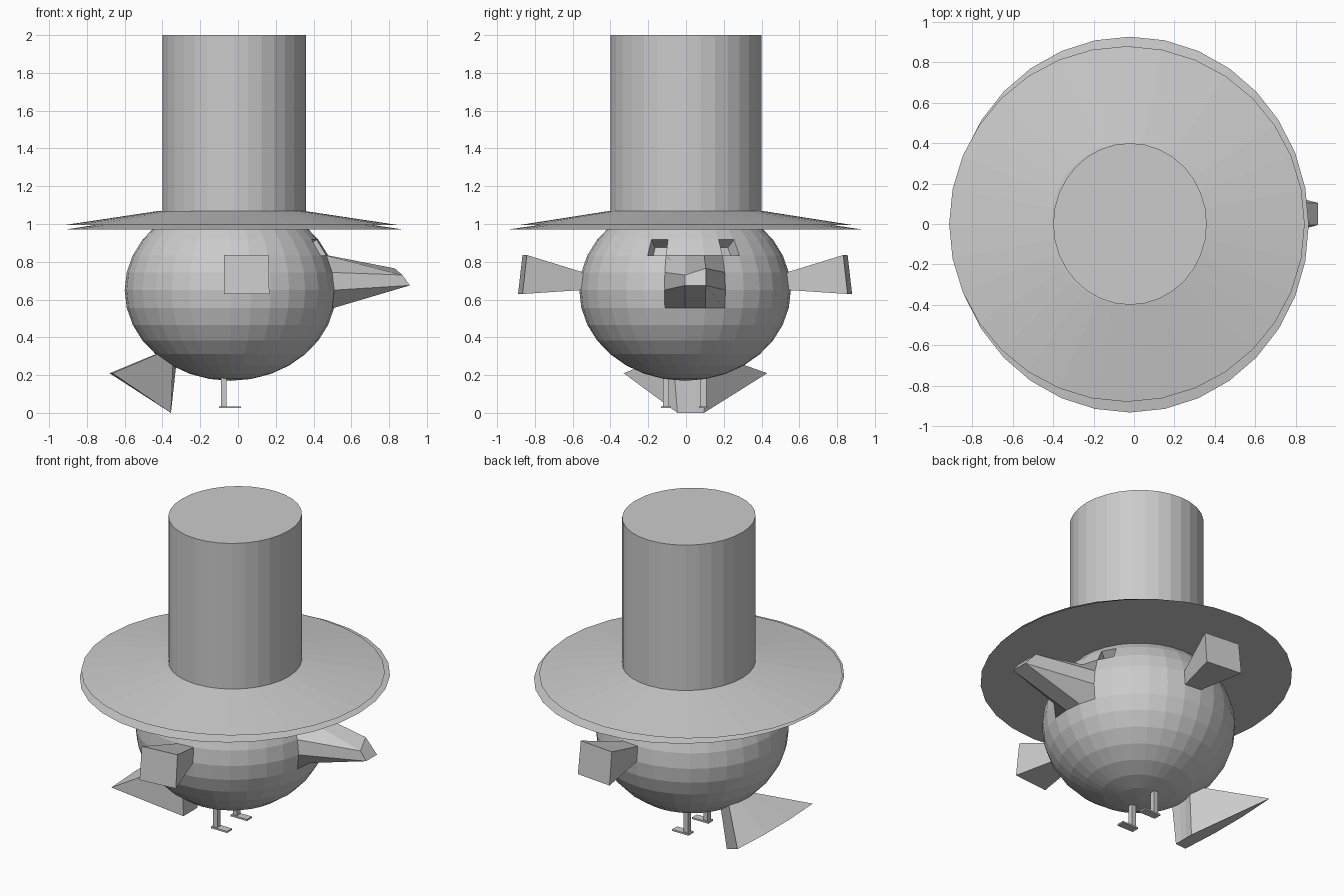
import bpy, bmesh
from math import radians, sin, cos
from mathutils import Vector, Matrix

if "Cube" in bpy.data.objects:
    bpy.data.objects.remove(bpy.data.objects["Cube"])

CENTER = Vector((-0.04, -0.005, 0.65))
STEP = 11.25  # degrees between neighbouring sphere edges


def finish(bm, name):
    bmesh.ops.recalc_face_normals(bm, faces=bm.faces)
    mesh = bpy.data.meshes.new(name)
    bm.to_mesh(mesh)
    bm.free()
    obj = bpy.data.objects.new(name, mesh)
    bpy.context.collection.objects.link(obj)
    return obj


def direction(lon, lat):
    a, b = radians(lon * STEP), radians(lat * STEP)
    return Vector((cos(a) * cos(b), sin(a) * cos(b), sin(b)))


def nearest_vert(bm, lon, lat):
    d = direction(lon, lat)
    return min(bm.verts, key=lambda v: (v.co - d).length)


def nearest_face(bm, lon, lat):
    d = direction(lon, lat)
    return min(bm.faces, key=lambda f: (f.calc_center_median() - d).length)


# Body sphere; beak, eyes, wings and tail are shaped from its faces
bm = bmesh.new()
bmesh.ops.create_uvsphere(bm, u_segments=32, v_segments=16, radius=1)
beak = [(nearest_vert(bm, lon, lat), p) for lon, lat, p in (
    (0, 0, (0.91, -0.005, 0.675)), (1, 0, (0.91, 0.105, 0.675)),
    (0, 1, (0.87, -0.005, 0.73)), (1, 1, (0.83, 0.105, 0.765)))]
eyes = [nearest_face(bm, lon, 2.5) for lon in (-1.5, 2.5)]
wings = [nearest_face(bm, lon, 0.5) for lon in (-7.5, 7.5)]
tail = [nearest_face(bm, lon, -4.5) for lon in (14.5, 15.5, 16.5)]

bmesh.ops.scale(bm, vec=(0.56, 0.56, 0.48), verts=bm.verts)
bmesh.ops.translate(bm, vec=CENTER, verts=bm.verts)
bm.normal_update()

# Beak: four vertices pulled out to a wedge
for v, p in beak:
    v.co = p

# Sunken eyes and flared wings
for faces, depth, size in ((eyes, -0.08, 1.0), (wings, 0.315, 2.2)):
    for face in faces:
        normal = face.normal.copy()
        new = bmesh.ops.extrude_discrete_faces(bm, faces=[face])["faces"][0]
        mid = new.calc_center_median()
        for v in new.verts:
            v.co = mid + (v.co - mid) * size + normal * depth

# Fan tail: wide top edge, narrow bottom edge
geom = bmesh.ops.extrude_face_region(bm, geom=tail)["geom"]
verts = sorted((g for g in geom if isinstance(g, bmesh.types.BMVert)), key=lambda v: v.co.z)
for row, (mid, width, z) in ((verts[:4], (0.025, 0.14, 0.0)), (verts[4:], (0.05, 0.76, 0.21))):
    for i, v in enumerate(sorted(row, key=lambda v: v.co.y)):
        x = -0.355 if z == 0 else (-0.665 if i in (0, 3) else -0.68)
        v.co = (x, mid + width * (i / 3 - 0.5), z)
finish(bm, "bird_body")


def cone(name, center, radii, top_radii, z0, z1):
    bm = bmesh.new()
    bmesh.ops.create_cone(bm, cap_ends=True, segments=32, radius1=1, radius2=1, depth=2)
    for v in bm.verts:
        rx, ry = radii if v.co.z < 0 else top_radii
        v.co = (center[0] + v.co.x * rx, center[1] + v.co.y * ry, z0 if v.co.z < 0 else z1)
    return finish(bm, name)


# Hat
cone("hat_crown", (-0.02, 0), (0.38, 0.40), (0.38, 0.40), 1.04, 2.0)
cone("hat_brim_upper", (-0.035, 0), (0.88, 0.88), (0.38, 0.40), 0.995, 1.07)
cone("hat_brim_lower", (-0.02, -0.003), (0.885, 0.93), (0.38, 0.40), 0.972, 1.05)


def box(name, lo, hi):
    lo, hi = Vector(lo), Vector(hi)
    bm = bmesh.new()
    bmesh.ops.create_cube(bm, size=1, matrix=Matrix.Translation((lo + hi) / 2) @ Matrix.Diagonal((*(hi - lo), 1)))
    return finish(bm, name)


# Legs and feet
for side, y in (("right", -0.107), ("left", 0.093)):
    box(side + "_leg", (-0.09, y - 0.016, 0.03), (-0.06, y + 0.016, 0.22))
    box(side + "_foot", (-0.10, y - 0.025, 0.025), (0.015, y + 0.025, 0.035))
